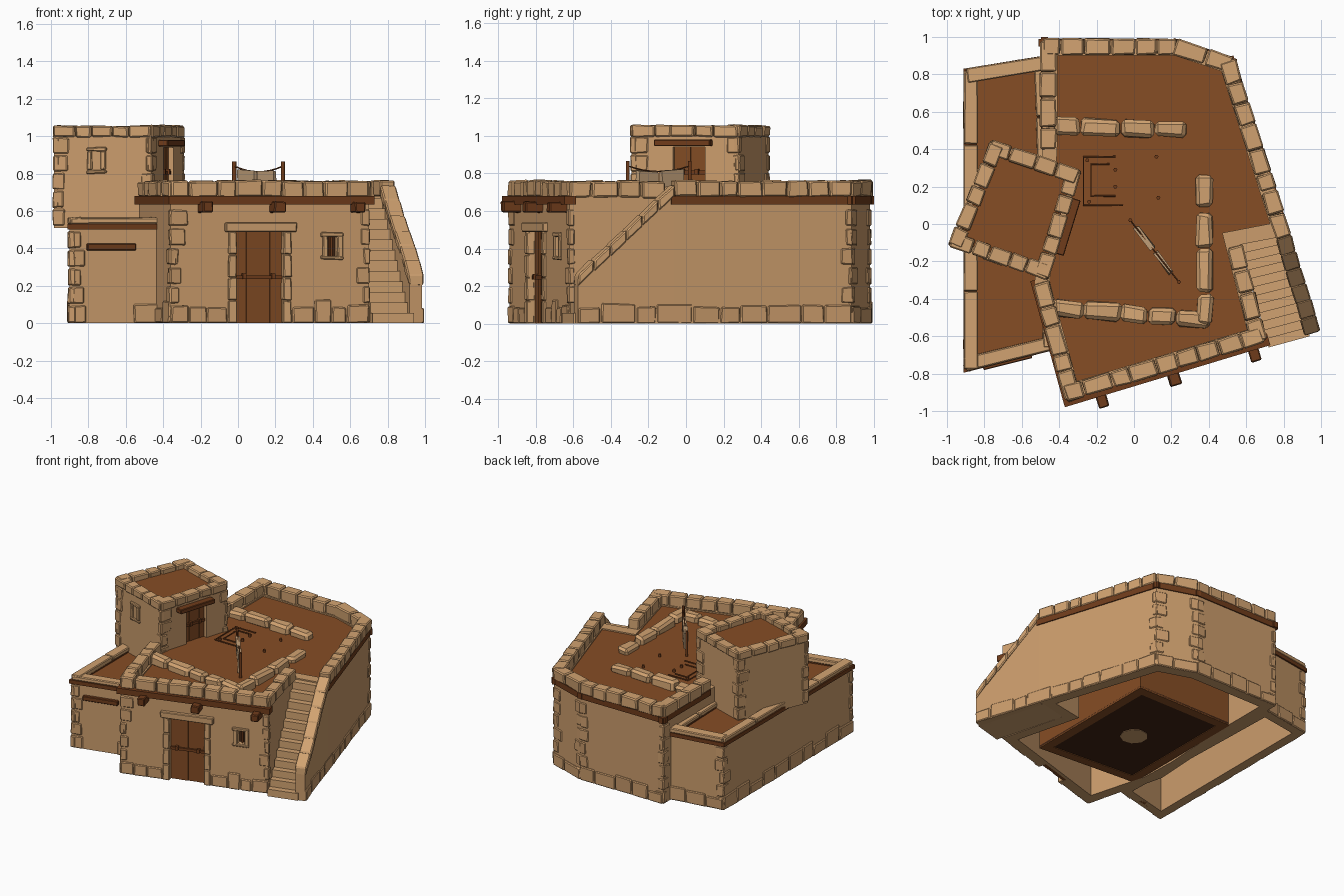
import bpy, bmesh, math, random
from mathutils import Vector

random.seed(4)
if "Cube" in bpy.data.objects:
    bpy.data.objects.remove(bpy.data.objects["Cube"])


def material(name, r, g, b):
    m = bpy.data.materials.new(name)
    m.use_nodes = True
    m.diffuse_color = (r, g, b, 1)
    m.node_tree.nodes["Principled BSDF"].inputs["Base Color"].default_value = (r, g, b, 1)
    return m


plaster = material("sand plaster", .60, .335, .15)
stone = material("pale sandstone", .64, .365, .165)
earth = material("brown earth roof", .24, .075, .018)
wood = material("dark wood", .16, .045, .011)
door_wood = material("door wood", .22, .07, .017)
dark = material("dark floor", .05, .017, .006)
cloth_mat = material("pale cloth", .55, .36, .2)


def finish(name, bm, mat, bevel=0):
    bmesh.ops.recalc_face_normals(bm, faces=bm.faces)
    mesh = bpy.data.meshes.new(name)
    bm.to_mesh(mesh)
    bm.free()
    mesh.materials.append(mat)
    obj = bpy.data.objects.new(name, mesh)
    bpy.context.collection.objects.link(obj)
    if bevel:
        mod = obj.modifiers.new("Worn edges", "BEVEL")
        mod.width = bevel
        mod.segments = 1
    return obj


def frame(a, b):
    """Direction along a wall, its outward normal and its length."""
    d = Vector(b) - Vector(a)
    n = d.normalized()
    return n, Vector((n.y, -n.x)), d.length


def boxes(name, specs, mat, bevel=0, jitter=0):
    """Boxes placed along, out from and up a wall line a-b."""
    bm = bmesh.new()
    for a, b, u, v, z, *rise in specs:
        d, n, _ = frame(a, b)
        rise = rise[0] if rise else 0
        cube = bmesh.ops.create_cube(bm, size=1)["verts"]
        for vert in cube:
            i, j, k = (int(c > 0) for c in vert.co)
            p = Vector(a) + d * u[i] + n * v[j]
            vert.co = Vector((p.x, p.y, z[k] + rise * i))
            vert.co += Vector([random.uniform(-jitter, jitter) for _ in range(3)])
            vert.co.z = max(vert.co.z, 0)
    return finish(name, bm, mat, bevel)


def course(path, v, z, size=.13, wobble=.01):
    """One row of uneven stones along an open path."""
    out = []
    for a, b in zip(path, path[1:]):
        length = frame(a, b)[2]
        count = max(1, round(length / size))
        cuts = [length * (i + random.uniform(-.2, .2) * (0 < i < count)) / count for i in range(count + 1)]
        for s, e in zip(cuts, cuts[1:]):
            out.append((a, b, (s + .003, e - .003), v, (z[0], z[1] + random.uniform(-wobble, wobble))))
    return out


def offset(poly, dist):
    out = []
    for i, p in enumerate(poly):
        n1 = frame(poly[i - 1], p)[1]
        n2 = frame(p, poly[(i + 1) % len(poly)])[1]
        out.append(Vector(p) + (n1 + n2) * dist / (1 + n1.dot(n2)))
    return out


def prism(name, poly, z0, z1, mat):
    bm = bmesh.new()
    base = bm.faces.new([bm.verts.new((x, y, z0)) for x, y in poly])
    top = bmesh.ops.extrude_face_region(bm, geom=[base])["geom"]
    bmesh.ops.translate(bm, vec=(0, 0, z1 - z0), verts=[g for g in top if isinstance(g, bmesh.types.BMVert)])
    return finish(name, bm, mat)


def ring(name, poly, thick, z0, z1, mat, out=0):
    bm = bmesh.new()
    loops = [[bm.verts.new((x, y, z)) for x, y in offset(poly, o)]
             for o, z in ((out, z0), (out, z1), (-thick, z1), (-thick, z0))]
    for k in range(4):
        p, q = loops[k], loops[(k + 1) % 4]
        for i in range(len(poly)):
            j = (i + 1) % len(poly)
            bm.faces.new((p[i], p[j], q[j], q[i]))
    return finish(name, bm, mat)


def cut(obj, specs):
    cutter = boxes("opening_cutter", specs, dark)
    cutter.hide_render = True
    mod = obj.modifiers.new("Openings", "BOOLEAN")
    mod.operation, mod.solver, mod.object = "DIFFERENCE", "EXACT", cutter
    bpy.context.view_layer.objects.active = obj
    bpy.ops.object.modifier_apply(modifier=mod.name)
    bpy.data.objects.remove(cutter)


def rod(name, points, radius, mat):
    curve = bpy.data.curves.new(name, "CURVE")
    curve.dimensions = "3D"
    curve.bevel_depth, curve.bevel_resolution, curve.use_fill_caps = radius, 1, True
    line = curve.splines.new("POLY")
    line.points.add(len(points) - 1)
    for p, co in zip(line.points, points):
        p.co = (*co, 1)
    curve.materials.append(mat)
    obj = bpy.data.objects.new(name, curve)
    bpy.context.collection.objects.link(obj)


# Footprints, counter-clockwise
A, B = (-.36, -.94), (.70, -.62)
notch, stair_top = (.57, -.11), (.83, -.06)
D, E, G, H, I = (.53, .88), (.23, .98), (-.49, .98), (-.49, .42), (-.53, -.32)
foot = (.985, -.575)
main = [A, B, notch, stair_top, D, E, G, H, I]
annex = [(-.90, -.78), (-.42, -.66), (-.47, .89), (-.90, .82)]
tower = [(-.465, -.29), (-.29, .28), (-.76, .44), (-.985, -.11)]
J, K = annex[:2]
tower_door_side, tower_front = (tower[0], tower[1]), (tower[3], tower[0])


def span(a, b, x0, x1):
    d = frame(a, b)[0]
    return ((x0 - a[0]) / d.x, (x1 - a[0]) / d.x)


# Walls with door and window openings
deep = (-.055, .06)
openings = {
    "main": [(A, B, span(A, B, -.01, .24), (.49, 0)), (A, B, span(A, B, .48, .53), (.46, .36))],
    "annex": [(J, K, span(J, K, -.78, -.60), (.39, 0))],
    "tower": [(*tower_door_side, (.23, .41), (.94, .66)),
              (*tower_front, span(*tower_front, -.78, -.73), (.92, .82))],
}
walls = {
    "main": ring("main_walls", main, .08, 0, .68, plaster),
    "annex": ring("annex_walls", annex, .07, 0, .51, plaster),
    "tower": prism("tower_walls", tower, .51, 1.0, plaster),
}
for key, specs in openings.items():
    cut(walls[key], [(a, b, u, deep, (lo - .02 if lo == 0 else lo, hi)) for a, b, u, (hi, lo) in specs])
    panels, bars, knobs = [], [], []
    for a, b, u, (hi, lo) in specs:
        wide = u[1] - u[0] > .1
        if not wide:
            boxes(key + "_window_pane", [(a, b, u, (-.06, -.04), (lo, hi))], dark)
            mid = sum(u) / 2
            bars.append((a, b, (mid - .006, mid + .006), (-.04, -.02), (lo, hi)))
            continue
        step = (u[1] - u[0]) / 4
        panels += [(a, b, (u[0] + step * i + .001, u[0] + step * (i + 1) - .001), (-.06, -.03 + .003 * (i % 2)), (lo, hi))
                   for i in range(4)]
        z = lo + (hi - lo) * .48
        bars.append((a, b, u, (-.03, -.015), (z, z + .02)))
        knobs += [(a, b, (s, s + .02), (-.03, -.005), (z, z + .03)) for s in (u[0] + .04, u[1] - .06)]
    boxes(key + "_door_planks", panels, door_wood)
    boxes(key + "_bars", bars + knobs, wood)

# Stone surrounds and lintels
u0, u1 = span(A, B, -.01, .24)
w0, w1 = span(A, B, .48, .53)
edge = (-.03, .015)
surround = [(A, B, (u0 - .065, u1 + .07), (-.03, .025), (.49, .54))]
for s in (u0 - .045, u1):
    surround += [(A, B, (s, s + .045), edge, (z * .123, z * .123 + .12)) for z in range(4)]
surround += [(A, B, (w0 - .04, w1 + .03), edge, z) for z in ((.34, .36), (.46, .485))]
surround += [(A, B, (s, s + .03), edge, (.35, .47)) for s in (w0 - .03, w1)]
t0, t1 = span(*tower_front, -.78, -.73)
surround += [(*tower_front, (t0 - .03, t1 + .03), edge, z) for z in ((.80, .82), (.92, .94))]
surround += [(*tower_front, (s, s + .025), edge, (.82, .92)) for s in (t0 - .025, t1)]
boxes("opening_surrounds", surround, stone, .005, .003)
boxes("wooden_lintels", [(J, K, span(J, K, -.81, -.55), (-.03, .025), (.39, .425)),
                         (*tower_door_side, (.14, .45), (-.03, .05), (.945, .98))], wood, .004)

# Roofs, bands and projecting beams
prism("main_roof", offset(main, -.04), .655, .67, earth)
prism("annex_roof", offset(annex, -.03), .50, .52, earth)
prism("tower_roof", offset(tower, -.03), .99, 1.015, earth)
band = [(a, b, (-.02, frame(a, b)[2] + .02), (-.03, o), (.635, .68))
        for a, b, o in ((A, B, .035), (stair_top, D, .008), (D, E, .008), (E, G, .008), (G, H, .008), (I, A, .02))]
boxes("main_wood_band", band, wood)
ring("annex_wood_band", annex, .06, .50, .53, wood, .012)
boxes("roof_beams", [(A, B, (u, u + .06), (-.05, .095), (.59, .65))
                     for u in [span(A, B, x, x)[0] for x in (-.215, .17, .60)]], wood, .006, .004)

# Parapet stones
cap = (-.075, .012)
rows = course([I, A, B], cap, (.675, .76), wobble=.004)
rows += course([B, notch], cap, (.67, .76), wobble=.004)
rows += course([stair_top, D, E, G, (-.49, .40)], cap, (.675, .76), wobble=.004)
boxes("main_parapet", rows, stone, .008, .005)
rows = course(annex + annex[:1], (-.065, .01), (.53, .565), .4, .003)
boxes("annex_parapet", rows, stone, .006, .003)
rows = course(tower + tower[:1], (-.07, .01), (.995, 1.055), .12, .005)
boxes("tower_parapet", rows, stone, .007, .004)

# Base course and corner stones
skirt = (-.02, .01)
rows = []
for path in ([I, A], [foot, D, E, G], annex[2:] + [J]):
    rows += course(path, skirt, (0, .10), .16, .025)
for a, b, x0, x1 in ((A, B, -.36, -.06), (A, B, .29, .70), (J, K, -.9, -.81), (J, K, -.56, -.42)):
    s, e = (Vector(a) + frame(a, b)[0] * u for u in span(a, b, x0, x1))
    rows += course([s, e], skirt, (0, .11), .12, .03)
for corners, low, high in ((main, 0, .62), (annex, 0, .50), (tower, .52, 1.0)):
    for i, p in enumerate(corners):
        if p in (notch, stair_top, H, I, K, annex[2]):
            continue
        before, after = corners[i - 1], corners[(i + 1) % len(corners)]
        count = round((high - low) / .1)
        for k in range(count):
            z = low + (high - low) * k / count
            reach = random.uniform(.04, .1)
            end = frame(before, p)[2]
            tall = (z + .004, z + .09)
            if p != B:
                rows.append((p, after, (-.005, reach), (-.03, .006), tall))
            rows.append((before, p, (end + .01 - .12 + reach, end + .005), (-.03, .006), tall))
boxes("base_and_corner_stones", rows, plaster, .006, .004)

# Staircase along the right wall
steps = 12
left, right = (Vector((.72, -.66)), Vector(notch)), (Vector((.94, -.60)), Vector((.79, -.06)))
for i in range(steps):
    f, g = i / steps, (i + 1) / steps
    quad = [left[0].lerp(left[1], f), right[0].lerp(right[1], f), right[0].lerp(right[1], g), left[0].lerp(left[1], g)]
    prism("stair_step", quad, 0, .67 * g, stone)
length = frame(foot, stair_top)[2]
side = boxes("stair_side_wall", [(foot, stair_top, (0, length), (-.07, 0), (0, .22))], plaster)
for v in side.data.vertices:
    if v.co.z > .1 and v.co.y > -.3:
        v.co.z = .70
slope = []
for i in range(6):
    s, e = length * i / 6, length * (i + 1) / 6
    z = .20 + .48 * i / 6
    slope.append((foot, stair_top, (s, e - .004), (-.075, .012), (z, z + .06), .08))
boxes("stair_side_stones", slope, stone, .007, .004)

# Inner room: walls, floor and stones rising through the roof
room = [(-.42, -.50), (.41, -.56), (.41, .56), (-.42, .56)]
ring("inner_room_walls", room, .07, 0, .66, earth)
prism("inner_floor", room, .005, .02, dark)
prism("hearth_patch", [(.1 * math.cos(t * .7), .1 * math.sin(t * .7)) for t in range(9)], .001, .006, plaster)
rows = course([(-.44, -.49), (.41, -.56)], (-.09, 0), (.65, .73), .16)
rows += course([(.42, -.54), (.42, .06)], (-.085, 0), (.65, .735), .19)
rows += course([(.42, .09), (.42, .26)], (-.085, 0), (.65, .72), .2)
rows += course([(.28, .55), (-.43, .57)], (-.09, 0), (.65, .73), .18)
boxes("inner_wall_stones", rows, stone, .018, .01)

# Drying line with hanging cloth
P, Q = (-.02, .02), (.24, -.31)
for p in (P, Q):
    rod("line_post", [(*p, .66), (*p, .865)], .011, wood)
reach = frame(P, Q)[2]
line = [(*Vector(P).lerp(Vector(Q), t / 8), .84 - .12 * (t / 8) * (1 - t / 8)) for t in range(9)]
rod("drying_rope", line, .004, wood)
boxes("hanging_cloth", [(P, Q, (reach * s, reach * e), (-.012, .012), (z, .815))
                        for s, e, z in ((.12, .46, .70), (.52, .85, .68))], cloth_mat, 0, .008)

# Hatch frame and pegs on the roof
for pts in ([(-.1, .36), (-.27, .36), (-.27, .10), (-.06, .10)], [(-.13, .32), (-.23, .32), (-.23, .15), (-.1, .15)]):
    rod("hatch_frame", [(x, y, .674) for x, y in pts], .005, wood)
for x, y in ((-.25, .34), (-.1, .29), (-.1, .2), (.12, .36), (.13, .14), (-.24, .12)):
    rod("roof_peg", [(x, y, .66), (x, y, .69)], .011, wood)
